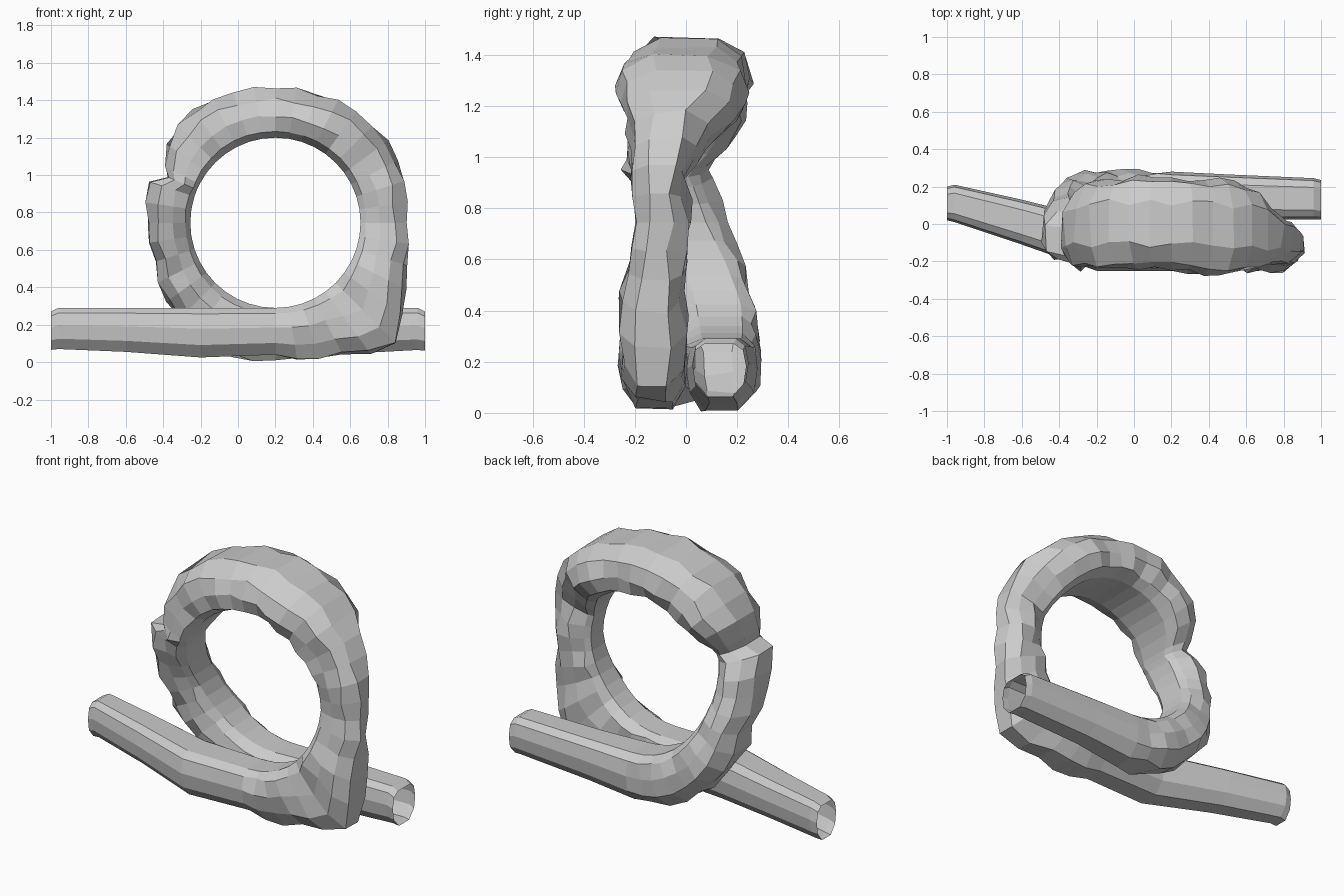
import bpy, bmesh, math, random
random.seed(4)

CX, CZ, R = 0.2, 0.745, 0.455      # loop centre and inner (track) radius

# path keys: p, side offset, half width, thickness
# p is the loop angle; straights continue it at 100 per unit of x
KEYS = [(-210, .11, .09, .22), (-206, .11, .10, .22), (-170, .01, .12, .235),
        (-130, -.11, .14, .265), (-90, -.12, .13, .25), (-62, -.125, .13, .325),
        (-45, -.13, .13, .47), (-36, -.13, .13, .38), (-22, -.12, .12, .28),
        (0, -.10, .105, .24), (18, -.10, .11, .26), (35, -.06, .155, .28),
        (50, -.02, .24, .29), (70, -.01, .25, .27), (90, 0, .245, .27),
        (120, 0, .25, .295), (140, -.01, .22, .27), (148, -.05, .19, .24),
        (157, -.08, .16, .17), (162, -.06, .16, .25), (180, -.01, .16, .235),
        (200, .07, .155, .225), (222, .125, .16, .27), (245, .14, .15, .29),
        (270, .14, .14, .28), (300, .145, .12, .25), (346, .135, .11, .225),
        (350, .13, .105, .225)]

# cross-section: lateral (x half width), depth (x thickness); flat track on top
PROFILE = [(-.55, 0), (.55, 0), (.88, .12), (1, .42), (.9, .75),
           (.45, 1), (-.45, 1), (-.9, .75), (-1, .42), (-.88, .12)]


def sample(p):
    for a, b in zip(KEYS, KEYS[1:]):
        if a[0] <= p <= b[0]:
            f = (p - a[0]) / (b[0] - a[0])
            return [m + (n - m) * f for m, n in zip(a[1:], b[1:])]


def ring(bm, p):
    c, hw, t = sample(p)
    ang = math.radians(max(-90, min(270, p)))
    run = (p + 90 if p < -90 else p - 270 if p > 270 else 0) / 100
    end = p in (-210, 350)
    verts = []
    for u, v in PROFILE:
        d = v * t
        y = c + u * hw
        if -85 < p < 262 and v > 0:            # rough rock on the loop only
            d *= random.uniform(.94, 1.05)
            y += random.uniform(-.02, .02)
        if end:                                # slightly tucked tube mouth
            d = .02 + d * .93
        r = R + d
        z = max(0, CZ + r * math.sin(ang))     # rests on the ground
        verts.append(bm.verts.new((CX + run + r * math.cos(ang), y, z)))
    return verts


# one continuous open tube: straight in, loop, straight out
bm = bmesh.new()
params = [-210, -206, -170, -130, -110] + list(range(-90, 271, 9))
params += [157, 162, 285, 300, 323, 346, 350]
rings = [ring(bm, p) for p in sorted(set(params))]
n = len(PROFILE)
for a, b in zip(rings, rings[1:]):
    for i in range(n):
        j = (i + 1) % n
        bm.faces.new((a[i], a[j], b[j], b[i]))
bmesh.ops.recalc_face_normals(bm, faces=bm.faces)

mesh = bpy.data.meshes.new("loop_tunnel")
bm.to_mesh(mesh)
bm.free()
obj = bpy.data.objects.new("loop_tunnel", mesh)
bpy.context.collection.objects.link(obj)
